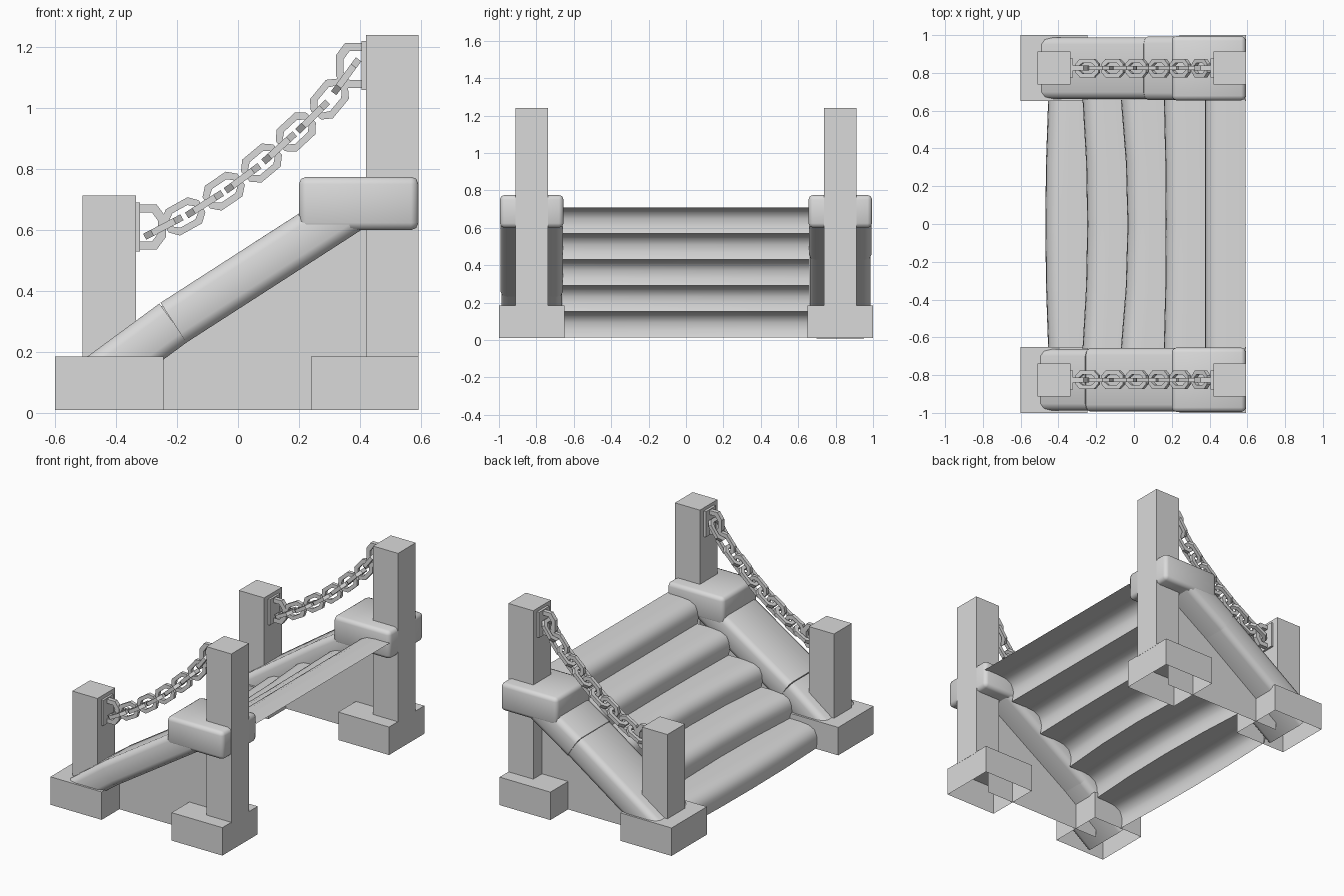
import bpy, bmesh, math
from mathutils import Vector, Matrix

cube = bpy.data.objects.get("Cube")
if cube:
    bpy.data.objects.remove(cube)

stone = bpy.data.materials.new("grey_stone")
stone.use_nodes = True
GREY = (0.7, 0.7, 0.7, 1)
stone.diffuse_color = GREY
stone.node_tree.nodes["Principled BSDF"].inputs["Base Color"].default_value = GREY


def finish(name, bm, smooth=None):
    mesh = bpy.data.meshes.new(name)
    bm.to_mesh(mesh)
    bm.free()
    mesh.materials.append(stone)
    obj = bpy.data.objects.new(name, mesh)
    bpy.context.collection.objects.link(obj)
    if smooth:
        bpy.ops.object.select_all(action="DESELECT")
        obj.select_set(True)
        bpy.context.view_layer.objects.active = obj
        bpy.ops.object.shade_smooth_by_angle(angle=math.radians(smooth))
    return obj


def box(name, lo, hi, bevel=0, long_only=False, open_bottom=False, matrix=None):
    lo, hi = Vector(lo), Vector(hi)
    bm = bmesh.new()
    bmesh.ops.create_cube(bm, size=1)
    for v in bm.verts:
        v.co = (lo + hi) / 2 + v.co * (hi - lo)
    if open_bottom:
        bm.normal_update()
        bmesh.ops.delete(bm, geom=[f for f in bm.faces if f.normal.z < -0.9], context="FACES")
    if bevel:
        edges = [e for e in bm.edges
                 if not long_only or abs(e.verts[0].co.x - e.verts[1].co.x) > 0.01]
        bmesh.ops.bevel(bm, geom=edges, offset=bevel, segments=2, profile=0.5, affect="EDGES")
    if matrix:
        bm.transform(matrix)
    return finish(name, bm, 50 if bevel else None)


def beam(name, start, end, y, width):
    a, b = Vector((start[0], y, start[1])), Vector((end[0], y, end[1]))
    d = b - a
    turn = Matrix.Rotation(-math.atan2(d.z, d.x), 4, "Y")
    return box(name, (0, -width / 2, -0.078), (d.length, width / 2, 0.078), 0.036, True,
               matrix=Matrix.Translation(a) @ turn)


def link(name, centre, angle, upright, half=0.069, tall=0.049, t=0.011):
    """Elongated eight-sided chain link with a square section."""
    quarter = [(half, tall * 0.45), (half * 0.6, tall)]
    loop = quarter + [(-x, z) for x, z in reversed(quarter)]
    loop += [(-x, -z) for x, z in loop]
    bm = bmesh.new()
    rings = []
    for x, z in loop:
        inner = (x * (1 - 2 * t / half), z * (1 - 2 * t / tall))
        rings.append([bm.verts.new(p) for p in
                      ((x, -t, z), (x, t, z), (inner[0], t, inner[1]), (inner[0], -t, inner[1]))])
    for k, a in enumerate(rings):
        b = rings[(k + 1) % len(rings)]
        for i in range(4):
            j = (i + 1) % 4
            bm.faces.new((a[i], a[j], b[j], b[i]))
    bmesh.ops.recalc_face_normals(bm, faces=bm.faces)
    roll = Matrix.Rotation(0 if upright else math.pi / 2, 4, "X")
    bm.transform(Matrix.Translation(centre) @ Matrix.Rotation(-angle, 4, "Y") @ roll)
    return finish(name, bm)


# Flight of five rounded treads: one open sheet, each tread slightly bowed
NOSE = [(0.008, -0.139), (0, -0.1), (0.004, -0.06), (0.02, -0.025), (0.06, -0.006), (0.12, 0)]
BOW = [-0.015, 0.025, 0.035, 0.01, 0]
outline = [(-0.465 + 0.21 * i + x, 0.152 + 0.139 * i + z, bow)
           for i, bow in enumerate(BOW) for x, z in NOSE]
outline.append((0.591, 0.708, 0))
bm = bmesh.new()
rows = [[bm.verts.new((x + bow * (0.3 - s * s), 0.66 * s, z)) for x, z, bow in outline]
        for s in (-1, -0.5, 0, 0.5, 1)]
for a, b in zip(rows, rows[1:]):
    for i in range(len(outline) - 1):
        bm.faces.new((a[i], a[i + 1], b[i + 1], b[i]))
finish("stair_treads", bm, 50)

# Chain line, from the low post to the high post
CHAIN = [(-0.245, 0.61), (-0.178, 0.645), (-0.11, 0.685), (-0.047, 0.728), (0.015, 0.77), (0.077, 0.82),
         (0.135, 0.87), (0.19, 0.922), (0.245, 0.972), (0.3, 1.03), (0.355, 1.105)]

for side, s, joint in (("right", -1, (-0.212, 0.296)), ("left", 1, (0.095, 0.494))):
    y = 0.825 * s

    def block(name, x0, x1, half, z0, z1, **kw):
        return box(f"{side}_{name}", (x0, y - half, z0), (x1, y + half, z1), **kw)

    # Posts, plinths and cap
    block("low_plinth", -0.6, -0.245, 0.175, 0.01, 0.185, open_bottom=True)
    block("high_plinth", 0.24, 0.592, 0.175, 0.01, 0.185, open_bottom=True)
    block("low_post", -0.51, -0.335, 0.0875, 0.18, 0.713)
    block("high_post", 0.42, 0.593, 0.0875, 0.18, 1.24)
    block("cap", 0.2, 0.592, 0.17, 0.6, 0.775, bevel=0.024)

    # Sloping rail in two stones
    beam(f"{side}_rail_lower", (-0.515, 0.073), joint, y, 0.325)
    beam(f"{side}_rail_upper", joint, (0.378, 0.676), y, 0.335)

    # Thin wall under the rail
    bm = bmesh.new()
    bm.faces.new([bm.verts.new((x, y, z)) for x, z in
                  ((-0.4, 0.01), (0.43, 0.01), (0.43, 0.68), (0.38, 0.66), (-0.4, 0.14))])
    finish(f"{side}_wall", bm)

    # Chain plates and mounting rings
    block("low_plate", -0.337, -0.322, 0.05, 0.53, 0.69)
    block("high_plate", 0.405, 0.422, 0.05, 1.06, 1.22)
    link(f"{side}_low_ring", (-0.312, y, 0.61), 0, True, 0.075, 0.074, 0.013)
    link(f"{side}_high_ring", (0.396, y, 1.14), 0, True, 0.075, 0.074, 0.013)

    # Chain links, alternately upright and flat
    for k, (x, z) in enumerate(CHAIN):
        a, b = CHAIN[max(k - 1, 0)], CHAIN[min(k + 1, len(CHAIN) - 1)]
        link(f"{side}_link_{k + 1}", (x, y, z), math.atan2(b[1] - a[1], b[0] - a[0]), k % 2 == 1)
